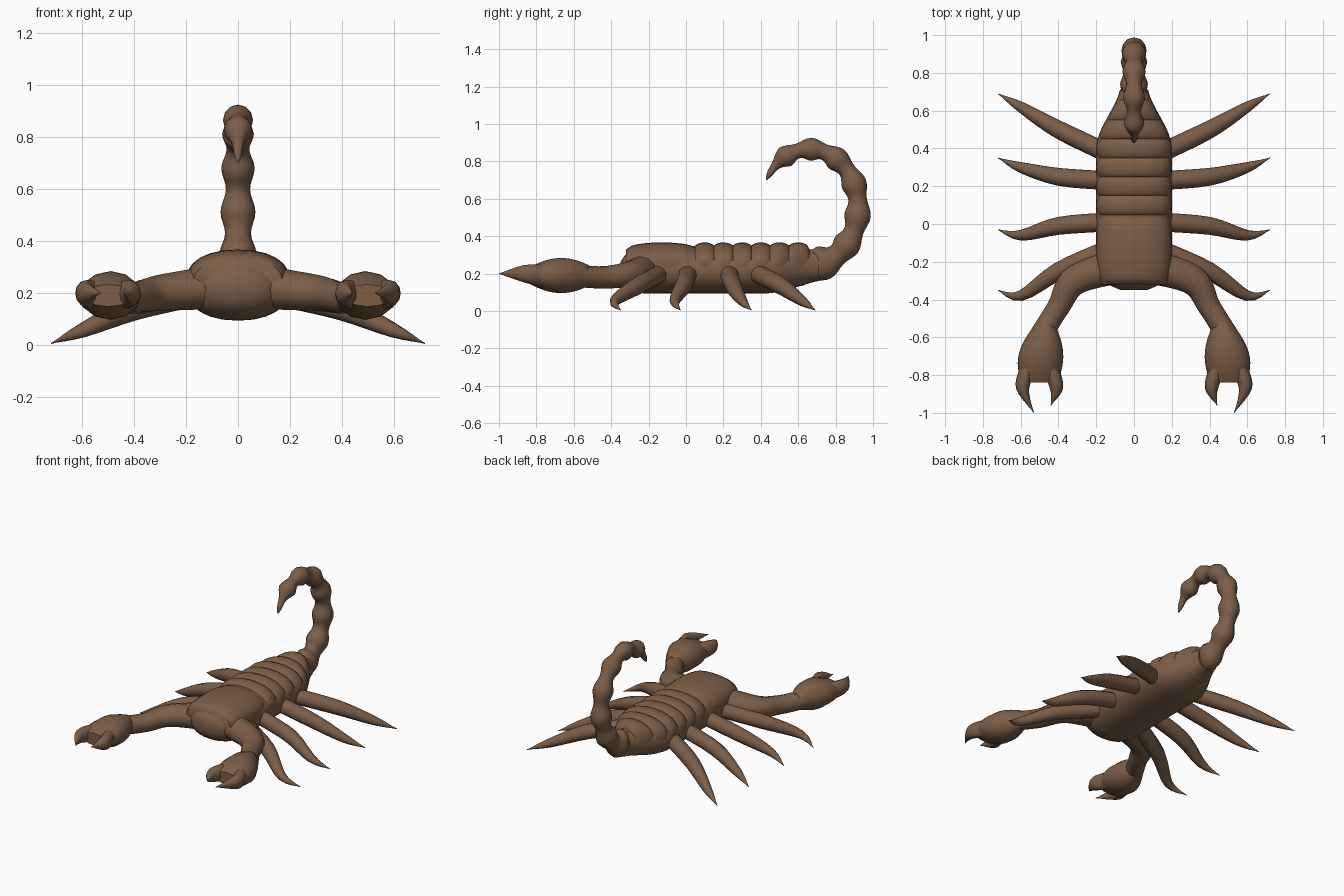
import bpy, bmesh, math
from mathutils import Vector

if "Cube" in bpy.data.objects:
    bpy.data.objects.remove(bpy.data.objects["Cube"])

brown = bpy.data.materials.new("chitin brown")
brown.use_nodes = True
brown.diffuse_color = (0.2, 0.113, 0.063, 1)
brown.node_tree.nodes["Principled BSDF"].inputs["Base Color"].default_value = brown.diffuse_color
sideways = Vector((1, 0, 0))
upward = Vector((0, 0, 1))


def spline(rows, steps):
    """Smooth a few rows of x, y, z, half width, half height."""
    rows = [Vector(row) for row in rows]
    smooth = []
    for i in range(len(rows) - 1):
        start, end = rows[i], rows[i + 1]
        leave = (end - rows[max(i - 1, 0)]) / 2
        arrive = (rows[min(i + 2, len(rows) - 1)] - start) / 2
        for k in range(steps):
            t = k / steps
            blend = t * t * (3 - 2 * t)
            smooth.append(start.lerp(end, blend) + leave * t * (1 - t) ** 2
                          - arrive * t * t * (1 - t))
    return smooth + [rows[-1]]


def loft(name, rows, sides=12, axis=None, power=1):
    """Skin rounded sections along a path; axis fixes the width direction."""
    bm = bmesh.new()
    rings = []
    centres = [Vector(row[:3]) for row in rows]
    for i, row in enumerate(rows):
        following = centres[min(i + 1, len(rows) - 1)]
        previous = centres[max(i - 1, 0)]
        tangent = (following - previous).normalized()
        across = axis or tangent.cross(upward).normalized()
        over = across.cross(tangent).normalized()
        width, height = (max(size, 0.002) for size in row[3:])
        ring = []
        for k in range(sides):
            angle = math.tau * k / sides
            c, s = math.cos(angle), math.sin(angle)
            c = math.copysign(abs(c) ** power, c)
            s = math.copysign(abs(s) ** power, s)
            ring.append(bm.verts.new(centres[i] + across * width * c + over * height * s))
        rings.append(ring)
    for ring, after in zip(rings, rings[1:]):
        for k in range(sides):
            n = (k + 1) % sides
            bm.faces.new((ring[k], ring[n], after[n], after[k]))
    bm.faces.new(rings[0])
    bm.faces.new(rings[-1])
    bmesh.ops.recalc_face_normals(bm, faces=bm.faces)
    mesh = bpy.data.meshes.new(name)
    bm.to_mesh(mesh)
    bm.free()
    mesh.materials.append(brown)
    obj = bpy.data.objects.new(name, mesh)
    bpy.context.collection.objects.link(obj)
    bpy.ops.object.select_all(action="DESELECT")
    obj.select_set(True)
    bpy.context.view_layer.objects.active = obj
    bpy.ops.object.shade_smooth_by_angle(angle=math.radians(60))


def pair(name, rows, **options):
    """Build the same part on both sides of the body."""
    for label, sign in (("left", 1), ("right", -1)):
        mirrored = [(sign * x, *rest) for x, *rest in rows]
        loft(f"{label}_{name}", mirrored, **options)


def rear_taper(y):
    """Narrow smoothly from the back of the trunk to the tail root."""
    t = min(max((y - 0.4) / 0.35, 0), 1)
    return 1 - 0.65 * t * t * (3 - 2 * t)


# Trunk with a blunt rounded front and a tapering rear
trunk = []
for i in range(54):
    y = -0.35 + i / 50
    front = math.sqrt(1 - max(0, -(y + 0.2) / 0.16) ** 2)
    taper = rear_taper(y)
    rise = 0.22 + 0.03 * (1 - taper)
    trunk.append((0, y, rise, 0.2 * front * taper, 0.127 * front * math.sqrt(taper)))
loft("trunk", trunk, sides=24, axis=sideways, power=0.9)


def back_plate(name, middle, reach):
    """Swell a low ridge out of the upper trunk."""
    rows = []
    for i in range(13):
        t = i / 6 - 1
        swell = math.sqrt(1 - t * t)
        y = middle + reach * t
        width = (0.17 + 0.03 * swell) * rear_taper(y)
        rows.append((0, y, 0.25, width, 0.08 + 0.037 * swell))
    loft(name, rows, sides=24, axis=sideways, power=0.9)


# Head shield and overlapping back plates
back_plate("head_shield", -0.13, 0.19)
for i in range(6):
    back_plate(f"back_plate_{i + 1}", 0.1 + i / 10, 0.06)

# Beaded tail sweeping over an oval arc and thinning to the stinger
tail = []
for degrees in range(-96, 153, 4):
    angle = math.radians(degrees)
    bead = math.cos(math.tau * (degrees + 8) / 32) / 100
    point = min(1, (152 - degrees) / 32) ** 0.7
    radius = (0.06 - degrees / 10000 + bead) * point
    root = max(0, -50 - degrees) / 1500
    tail.append((0, 0.66 + 0.26 * math.cos(angle), 0.555 + 0.31 * math.sin(angle),
                 radius * 0.95, radius + root))
loft("tail", tail, axis=sideways)

# Pincer arms
arm = [(0, -0.2, 0.23, 0.1, 0.09), (0.3, -0.29, 0.2, 0.08, 0.07),
       (0.4, -0.44, 0.18, 0.06, 0.06), (0.5, -0.6, 0.19, 0.06, 0.06)]
pair("arm", spline(arm, 6))

# Swollen pincer palms
palm = []
for i in range(13):
    t = i / 12
    palm.append((0.47 + 0.03 * math.sin(math.pi * t / 2), -0.52 - 0.32 * t, 0.19,
                 0.12 * math.sin(math.pi * (0.12 + 0.6 * t)),
                 0.094 * math.sin(math.pi * (0.2 + 0.65 * t))))
pair("palm", palm, axis=sideways)


def finger(name, sign, tip_offset, tip_y):
    """Hook a pincer finger out from the palm and back in at its tip."""
    rows = [(0.5 + sign * 0.05, -0.75, 0.19, 0.05, 0.06),
            (0.5 + sign * 0.09, -0.87, 0.2, 0.035, 0.045),
            (0.5 + sign * tip_offset, tip_y, 0.2, 0, 0)]
    pair(name, spline(rows, 5), axis=sideways)


finger("outer_finger", 1, 0.03, -1)
finger("inner_finger", -1, 0.06, -0.96)

# Walking legs share one downward slope; each has its own sideways bend
slope = [(0.15, 0.2), (0.4, 0.14), (0.6, 0.055), (0.72, 0.005)]
girth = [0.05, 0.047, 0.028, 0]
legs = {"front_leg": (-0.14, -0.25, -0.38, -0.35),
        "front_middle_leg": (0.01, -0.01, -0.06, -0.03),
        "rear_middle_leg": (0.23, 0.25, 0.3, 0.35),
        "rear_leg": (0.38, 0.5, 0.62, 0.69)}
for name, bend in legs.items():
    rows = [(x, y, z, size, size) for (x, z), y, size in zip(slope, bend, girth)]
    pair(name, spline(rows, 4), sides=10)
